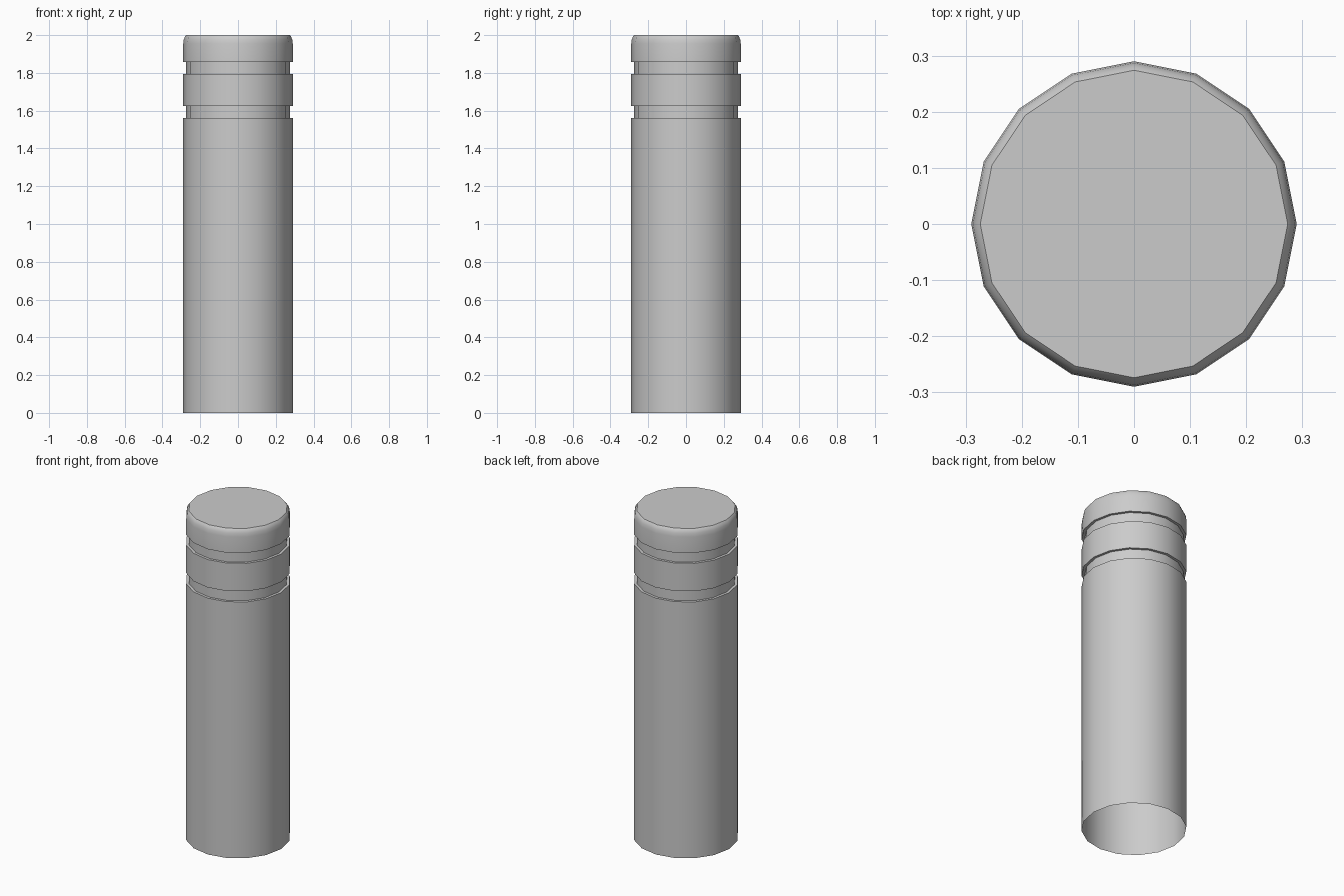
import bpy, bmesh, math

if "Cube" in bpy.data.objects:
    bpy.data.objects.remove(bpy.data.objects["Cube"])

SIDES = 16

def lathe(name, profile, cap_top=False):
    """Revolve (radius, z) points around z, optionally closing the top."""
    bm = bmesh.new()
    rings = []
    for r, z in profile:
        rings.append([bm.verts.new((r * math.cos(2 * math.pi * i / SIDES),
                                    r * math.sin(2 * math.pi * i / SIDES), z))
                      for i in range(SIDES)])
    for low, high in zip(rings, rings[1:]):
        for i in range(SIDES):
            j = (i + 1) % SIDES
            bm.faces.new((low[i], low[j], high[j], high[i]))
    if cap_top:
        bm.faces.new(rings[-1])
    mesh = bpy.data.meshes.new(name)
    bm.to_mesh(mesh)
    bm.free()
    obj = bpy.data.objects.new(name, mesh)
    bpy.context.collection.objects.link(obj)
    bpy.ops.object.select_all(action='DESELECT')
    obj.select_set(True)
    bpy.context.view_layer.objects.active = obj
    bpy.ops.object.shade_smooth_by_angle(angle=math.radians(40))
    return obj

R, GROOVE = 0.29, 0.274

# Bollard post: open bottom, two recessed grooves, rounded flat top
lathe("bollard_post", [
    (R, 0), (R, 1.56),
    (GROOVE, 1.56), (GROOVE, 1.625),
    (R, 1.625), (R, 1.795),
    (GROOVE, 1.795), (GROOVE, 1.858),
    (R, 1.858), (R, 1.955),
    (0.287, 1.977), (0.281, 1.992), (0.274, 2.0),
], cap_top=True)
